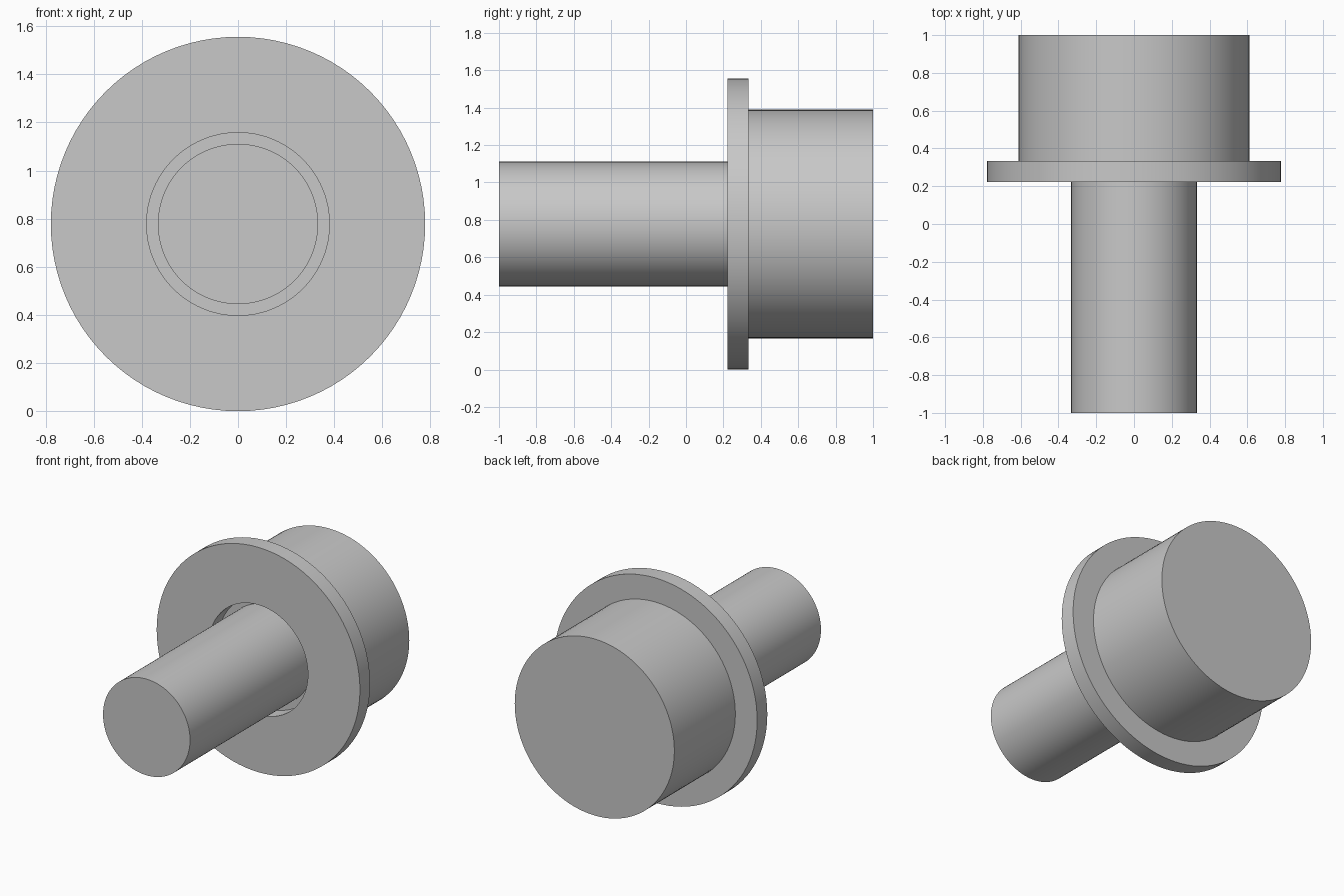
import bpy, bmesh, math
from mathutils import Vector, Matrix

if "Cube" in bpy.data.objects:
    bpy.data.objects.remove(bpy.data.objects["Cube"])

SEGMENTS = 96
AXIS_Z = 0.778  # height of the shared turning axis

grey = bpy.data.materials.new("light grey")
grey.diffuse_color = (0.58, 0.58, 0.58, 1)
grey.use_nodes = True
grey.node_tree.nodes["Principled BSDF"].inputs["Base Color"].default_value = grey.diffuse_color


def turned(name, profile):
    """Spin a (radius, y) profile around the front-back axis."""
    bm = bmesh.new()
    verts = [bm.verts.new((r, y, 0)) for r, y in profile]
    edges = [bm.edges.new(pair) for pair in zip(verts, verts[1:])]
    bmesh.ops.spin(bm, geom=verts + edges, cent=(0, 0, 0), axis=(0, 1, 0),
                   angle=math.tau, steps=SEGMENTS)
    bmesh.ops.remove_doubles(bm, verts=bm.verts, dist=1e-4)
    bmesh.ops.recalc_face_normals(bm, faces=bm.faces)
    bmesh.ops.translate(bm, verts=bm.verts, vec=Vector((0, 0, AXIS_Z)))
    mesh = bpy.data.meshes.new(name)
    bm.to_mesh(mesh)
    bm.free()
    mesh.materials.append(grey)
    obj = bpy.data.objects.new(name, mesh)
    bpy.context.collection.objects.link(obj)
    bpy.ops.object.select_all(action='DESELECT')
    obj.select_set(True)
    bpy.context.view_layer.objects.active = obj
    bpy.ops.object.shade_smooth_by_angle(angle=math.radians(30))
    return obj


# Long front shaft, seated on the head through the flange hole
turned("shaft", [(0, -1), (0.333, -1), (0.333, 0.333), (0, 0.333)])

# Thin flange ring with clearance around the shaft
turned("flange", [(0.38, 0.222), (0.778, 0.222), (0.778, 0.333),
                  (0.38, 0.333), (0.38, 0.222)])

# Wide solid head at the back
turned("head", [(0, 0.333), (0.611, 0.333), (0.611, 1), (0, 1)])
